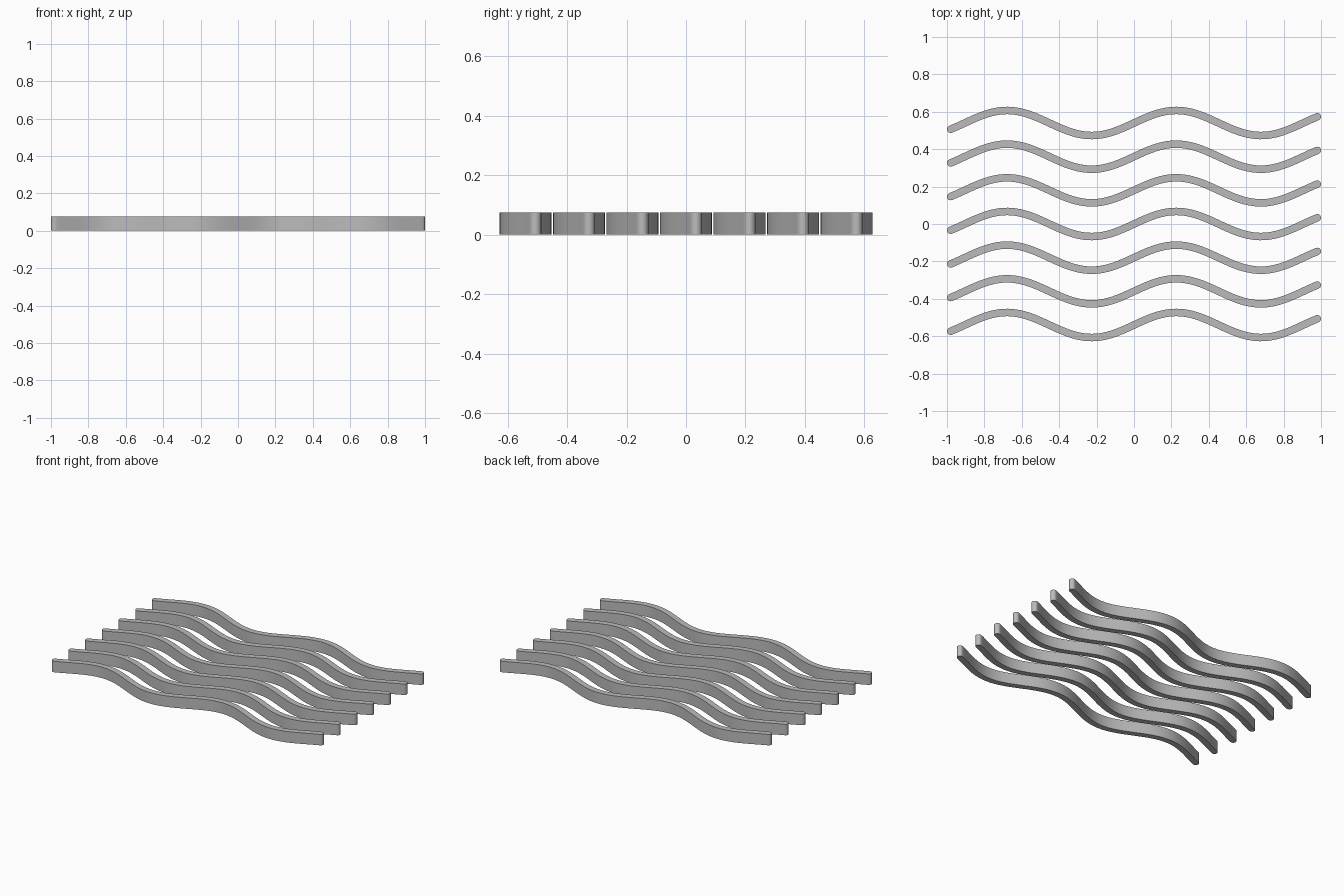
import bpy
import bmesh
from math import sin, cos, pi, atan2
from mathutils import Vector

if "Cube" in bpy.data.objects:
    bpy.data.objects.remove(bpy.data.objects["Cube"])

COUNT, SPACING = 7, 0.18
AMPLITUDE, PERIOD = 0.067, 0.905
HALF_WIDTH, HEIGHT, END_X = 0.02, 0.075, 0.98
STEPS, CAP_STEPS = 96, 10
K = 2 * pi / PERIOD

grey = bpy.data.materials.new("plain grey")
grey.use_nodes = True
colour = (0.5, 0.5, 0.5, 1)
grey.diffuse_color = colour
grey.node_tree.nodes["Principled BSDF"].inputs["Base Color"].default_value = colour


def centre(x):
    return Vector((x, AMPLITUDE * sin(K * x), 0))


def heading(x):
    return atan2(AMPLITUDE * K * cos(K * x), 1)


def around(x, angle):
    """Point on the rim at an angle measured from the wave's direction."""
    a = heading(x) + angle
    return centre(x) + HALF_WIDTH * Vector((cos(a), sin(a), 0))


def wave_mesh():
    bm = bmesh.new()
    # Ribbon of quads along the wave
    xs = [END_X * (2 * i / STEPS - 1) for i in range(STEPS + 1)]
    left = [bm.verts.new(around(x, pi / 2)) for x in xs]
    right = [bm.verts.new(around(x, -pi / 2)) for x in xs]
    for i in range(STEPS):
        bm.faces.new((right[i], right[i + 1], left[i + 1], left[i]))
    # Half-round ends
    for x, start, first, last in ((END_X, -pi / 2, right[-1], left[-1]),
                                  (-END_X, pi / 2, left[0], right[0])):
        arc = [bm.verts.new(around(x, start + pi * j / CAP_STEPS))
               for j in range(1, CAP_STEPS)]
        bm.faces.new([first] + arc + [last])
    # Raise the ribbon into a solid bar
    raised = bmesh.ops.extrude_face_region(bm, geom=bm.faces[:])["geom"]
    bmesh.ops.translate(bm, vec=(0, 0, HEIGHT),
                        verts=[g for g in raised if isinstance(g, bmesh.types.BMVert)])
    bmesh.ops.recalc_face_normals(bm, faces=bm.faces[:])
    mesh = bpy.data.meshes.new("wavy_bar")
    bm.to_mesh(mesh)
    bm.free()
    mesh.materials.append(grey)
    return mesh


# Row of identical wavy bars, front to back
mesh = wave_mesh()
bpy.ops.object.select_all(action="DESELECT")
for n in range(COUNT):
    bar = bpy.data.objects.new(f"wavy_bar_{n + 1}", mesh)
    bar.location.y = (n - (COUNT - 1) / 2) * SPACING
    bpy.context.collection.objects.link(bar)

bar.select_set(True)
bpy.context.view_layer.objects.active = bar
bpy.ops.object.shade_smooth_by_angle()
